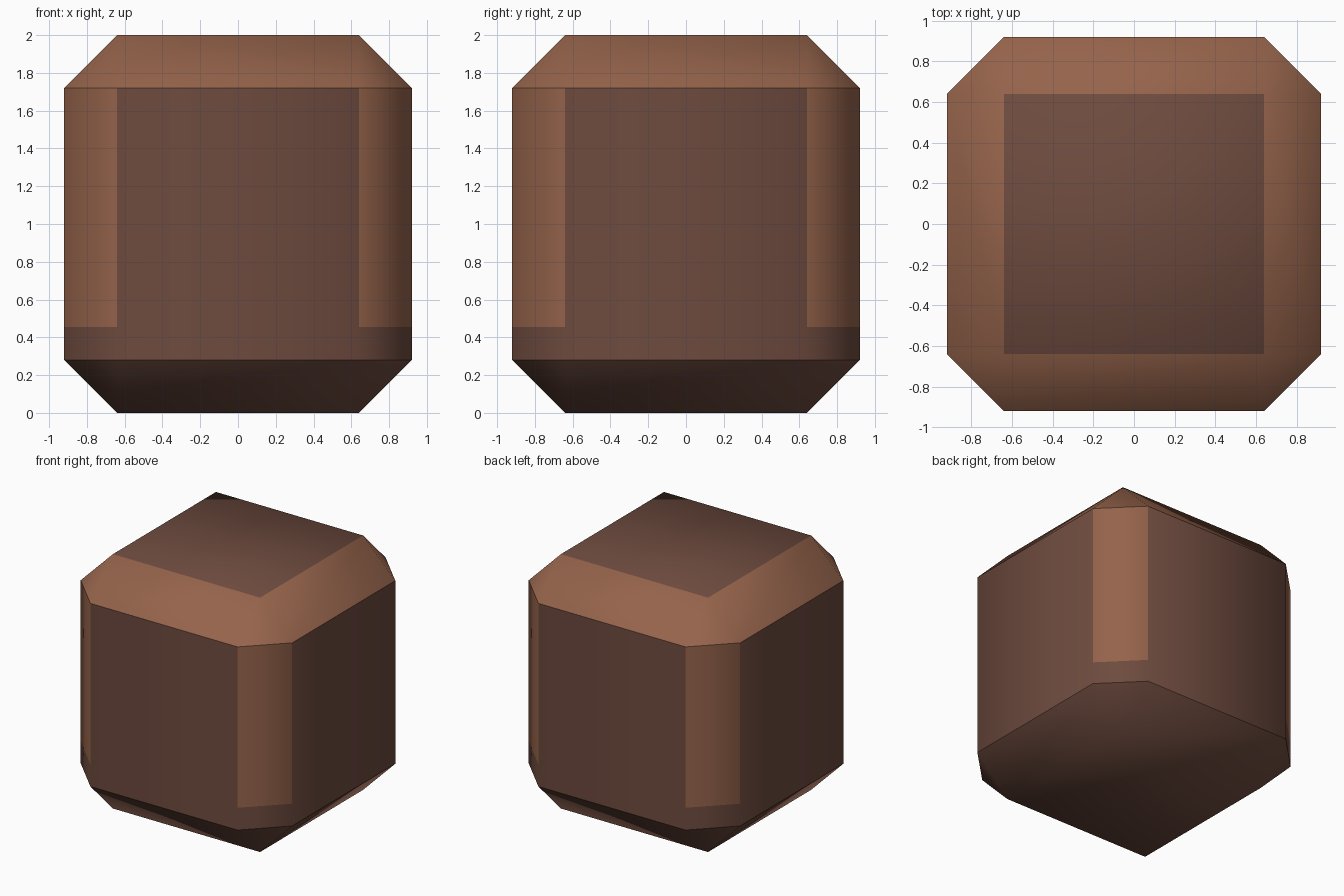
import bpy, bmesh

if "Cube" in bpy.data.objects:
    bpy.data.objects.remove(bpy.data.objects["Cube"])

HALF, HEIGHT, CHAMFER, CUT_Z = 0.92, 2.0, 0.28, 0.455


def flat_material(name, rgb):
    mat = bpy.data.materials.new(name)
    mat.diffuse_color = (*rgb, 1.0)
    mat.use_nodes = True
    mat.node_tree.nodes["Principled BSDF"].inputs["Base Color"].default_value = mat.diffuse_color
    return mat


# Block with every edge chamfered
bm = bmesh.new()
bmesh.ops.create_cube(bm, size=1.0)
bmesh.ops.scale(bm, vec=(2 * HALF, 2 * HALF, HEIGHT), verts=bm.verts)
bmesh.ops.translate(bm, vec=(0, 0, HEIGHT / 2), verts=bm.verts)
bmesh.ops.bevel(bm, geom=bm.edges[:], offset=CHAMFER, offset_type='OFFSET',
                segments=1, profile=0.5, affect='EDGES')

# Cut where the light corner strips end
bmesh.ops.bisect_plane(bm, geom=bm.verts[:] + bm.edges[:] + bm.faces[:],
                       plane_co=(0, 0, CUT_Z), plane_no=(0, 0, 1))
bm.normal_update()

# Light colour on the top chamfer and the upper corner strips
for f in bm.faces:
    n = f.normal
    top_chamfer = 0.3 < n.z < 0.95
    corner = abs(n.z) < 0.1 and abs(n.x) > 0.3 and abs(n.y) > 0.3
    strip = corner and f.calc_center_median().z > CUT_Z
    f.material_index = 1 if top_chamfer or strip else 0
    f.smooth = True

# Crisp rings between the walls and the two caps
for e in bm.edges:
    for ring in (CHAMFER, HEIGHT - CHAMFER):
        if all(abs(v.co.z - ring) < 0.001 for v in e.verts):
            e.smooth = False

mesh = bpy.data.meshes.new("chamfered_block")
bm.to_mesh(mesh)
bm.free()
mesh.materials.append(flat_material("dark brown", (0.155, 0.070, 0.049)))
mesh.materials.append(flat_material("light brown", (0.30, 0.125, 0.070)))
block = bpy.data.objects.new("chamfered_block", mesh)
bpy.context.collection.objects.link(block)
